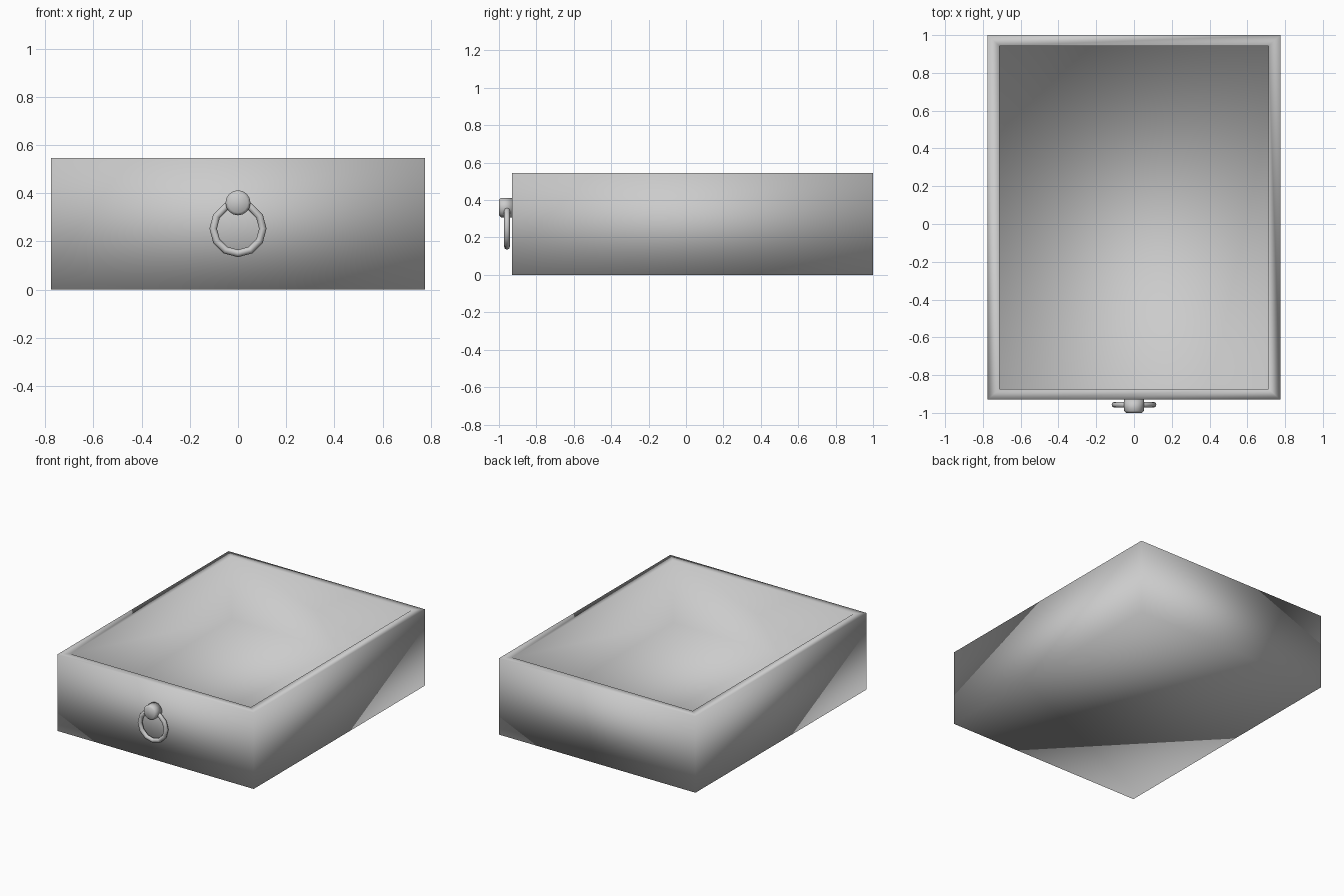
import bpy, bmesh
from math import radians
from mathutils import Matrix

if "Cube" in bpy.data.objects:
    bpy.data.objects.remove(bpy.data.objects["Cube"])


def finish(name, bm):
    bmesh.ops.recalc_face_normals(bm, faces=bm.faces)
    mesh = bpy.data.meshes.new(name)
    bm.to_mesh(mesh)
    bm.free()
    mesh.shade_smooth()
    obj = bpy.data.objects.new(name, mesh)
    bpy.context.collection.objects.link(obj)
    return obj


# Open drawer box: inset the top face, then sink it to form the floor
W, Y0, Y1, H, FLOOR = 0.775, -0.93, 1.0, 0.545, 0.10
IN_W, IN_Y0, IN_Y1 = 0.712, -0.873, 0.942
bm = bmesh.new()
bmesh.ops.create_cube(bm, size=1, matrix=Matrix.Translation((0, (Y0 + Y1) / 2, H / 2))
                      @ Matrix.Diagonal((2 * W, Y1 - Y0, H, 1)))
top = max(bm.faces, key=lambda f: f.calc_center_median().z)
bmesh.ops.inset_region(bm, faces=[top], thickness=0.06)
for v in top.verts:
    v.co = (IN_W if v.co.x > 0 else -IN_W, IN_Y1 if v.co.y > 0 else IN_Y0, H)
ext = bmesh.ops.extrude_discrete_faces(bm, faces=[top])
bmesh.ops.translate(bm, verts=ext["faces"][0].verts, vec=(0, 0, FLOOR - H))
finish("drawer_box", bm)

# Round knob with a softened front edge
bm = bmesh.new()
bmesh.ops.create_cone(bm, cap_ends=True, segments=16, radius1=0.052, radius2=0.052,
                      depth=0.07, matrix=Matrix.Translation((0, -0.965, 0.36))
                      @ Matrix.Rotation(radians(90), 4, 'X'))
front = [e for e in bm.edges if all(v.co.y < -0.99 for v in e.verts)]
bmesh.ops.bevel(bm, geom=front, offset=0.011, segments=1, affect='EDGES')
finish("knob", bm)

# Pull ring hanging through the knob
bpy.ops.mesh.primitive_torus_add(major_segments=12, minor_segments=8,
                                 major_radius=0.103, minor_radius=0.0155,
                                 location=(0, -0.957, 0.253),
                                 rotation=(radians(90), 0, 0))
ring = bpy.context.object
ring.name = "pull_ring"
ring.data.shade_smooth()
